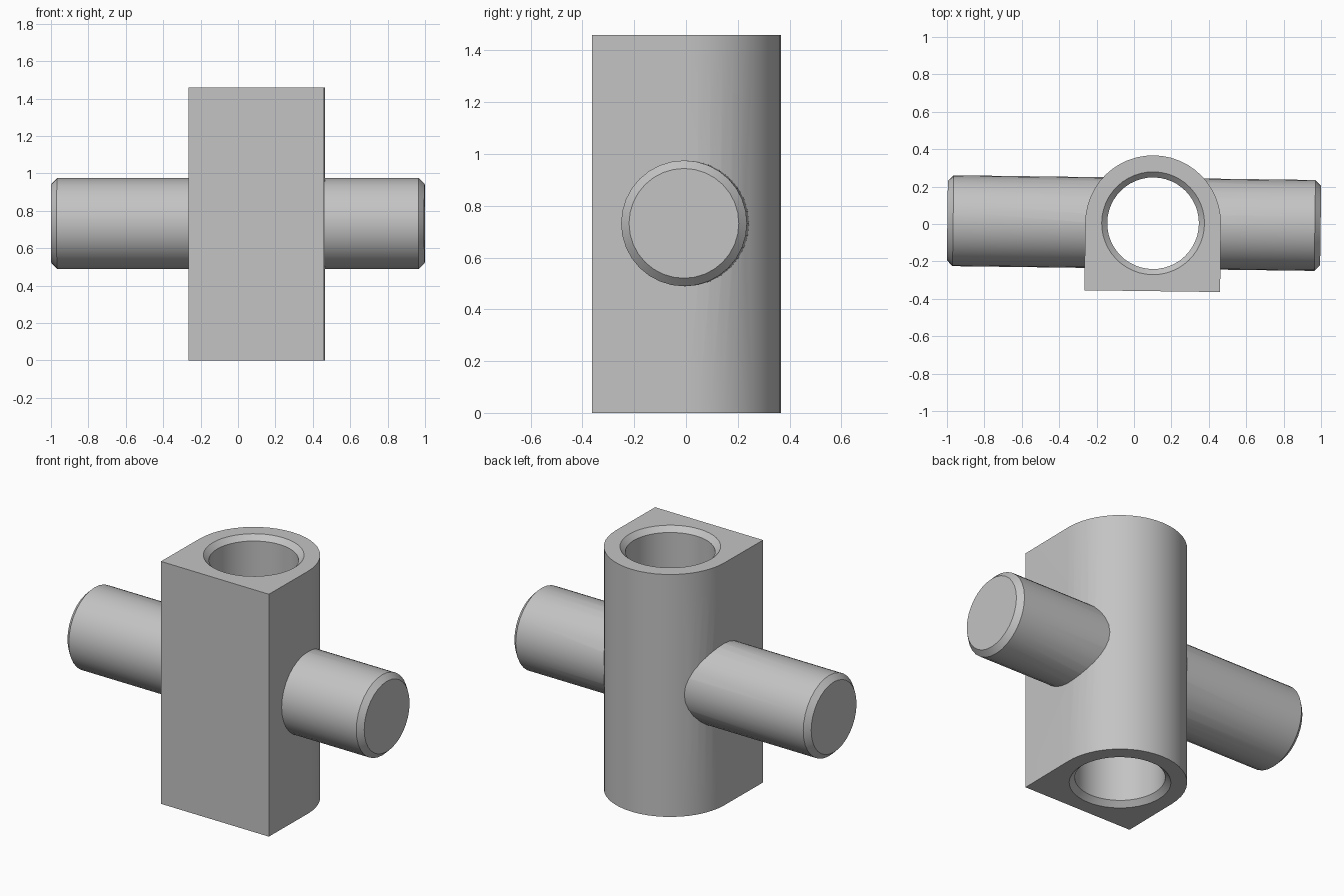
import bpy
import bmesh
from math import cos, sin, pi, radians
from mathutils import Matrix, Vector

cube = bpy.data.objects.get("Cube")
if cube:
    bpy.data.objects.remove(cube, do_unlink=True)

HEIGHT = 1.46
ARM_Z = 0.732
YAW = Matrix.Rotation(radians(-0.75), 4, "Z")
BLOCK_AT = Matrix.Translation((0.102, 0.004, 0)) @ YAW

grey = bpy.data.materials.new("plain grey")
grey.use_nodes = True
colour = (0.55, 0.55, 0.55, 1)
grey.diffuse_color = colour
grey.node_tree.nodes["Principled BSDF"].inputs["Base Color"].default_value = colour


def make_object(name, bm, matrix):
    bmesh.ops.recalc_face_normals(bm, faces=bm.faces)
    mesh = bpy.data.meshes.new(name)
    bm.to_mesh(mesh)
    bm.free()
    mesh.transform(matrix)
    mesh.materials.append(grey)
    obj = bpy.data.objects.new(name, mesh)
    bpy.context.collection.objects.link(obj)
    return obj


def turned(name, profile, sides, matrix):
    """Solid of revolution about z from (radius, z) pairs, with flat ends."""
    bm = bmesh.new()
    rings = []
    for r, z in profile:
        angles = [2 * pi * i / sides for i in range(sides)]
        rings.append([bm.verts.new((r * cos(a), r * sin(a), z)) for a in angles])
    for low, high in zip(rings, rings[1:]):
        for i in range(sides):
            j = (i + 1) % sides
            bm.faces.new((low[i], low[j], high[j], high[i]))
    bm.faces.new(rings[0])
    bm.faces.new(rings[-1])
    return make_object(name, bm, matrix)


def combine(target, tool, operation):
    mod = target.modifiers.new(operation.lower(), "BOOLEAN")
    mod.operation = operation
    mod.solver = "EXACT"
    mod.object = tool
    bpy.context.view_layer.objects.active = target
    bpy.ops.object.modifier_apply(modifier=mod.name)
    bpy.data.objects.remove(tool, do_unlink=True)


# Upright block: square front, half-round back
R = 0.363
outline = [(-R, -R), (R, -R)]
outline += [(R * cos(pi * i / 24), R * sin(pi * i / 24)) for i in range(25)]
bm = bmesh.new()
base = bm.faces.new([bm.verts.new((x, y, 0)) for x, y in outline])
walls = bmesh.ops.extrude_face_region(bm, geom=[base])["geom"]
top = [v for v in walls if isinstance(v, bmesh.types.BMVert)]
bmesh.ops.translate(bm, verts=top, vec=Vector((0, 0, HEIGHT)))
block = make_object("cross_block", bm, BLOCK_AT)

# Chamfered round bar running sideways through the block
bar = turned(
    "cross_bar",
    [(0.212, -0.998), (0.243, -0.967), (0.243, 0.967), (0.212, 0.998)],
    32,
    Matrix.Translation((0, 0.005, ARM_Z)) @ YAW @ Matrix.Rotation(pi / 2, 4, "Y"),
)
combine(block, bar, "UNION")

# Vertical bore, countersunk at both ends
bore = turned(
    "bore_cutter",
    [(0.305, -0.03), (0.245, 0.03), (0.245, HEIGHT - 0.03), (0.305, HEIGHT + 0.03)],
    48,
    BLOCK_AT,
)
bore.hide_render = True
combine(block, bore, "DIFFERENCE")

# Smooth curves, crisp edges
bpy.ops.object.select_all(action="DESELECT")
block.select_set(True)
bpy.context.view_layer.objects.active = block
bpy.ops.object.shade_smooth_by_angle(angle=radians(25))
